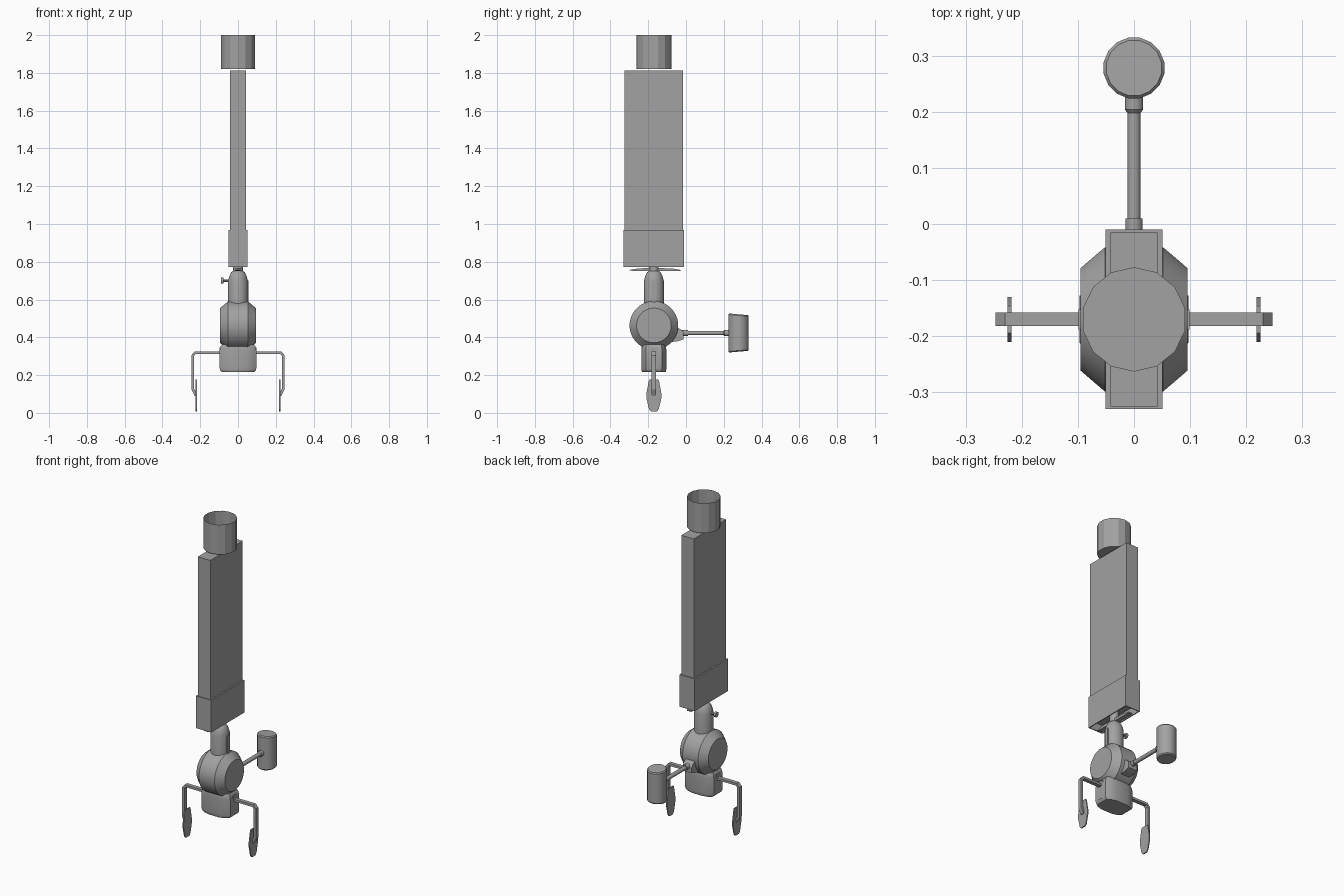
import bpy, bmesh, math
from mathutils import Matrix, Vector

if "Cube" in bpy.data.objects:
    bpy.data.objects.remove(bpy.data.objects["Cube"])

grey = bpy.data.materials.new("mid grey")
grey.diffuse_color = (0.36, 0.36, 0.36, 1)
grey.use_nodes = True
grey.node_tree.nodes["Principled BSDF"].inputs["Base Color"].default_value = grey.diffuse_color
CY = -0.17  # y of the main axis


def finish(name, bm, smooth=None, fix=True):
    if fix:
        bmesh.ops.recalc_face_normals(bm, faces=bm.faces)
    me = bpy.data.meshes.new(name)
    bm.to_mesh(me)
    bm.free()
    me.materials.append(grey)
    ob = bpy.data.objects.new(name, me)
    bpy.context.collection.objects.link(ob)
    if smooth:
        bpy.ops.object.select_all(action='DESELECT')
        ob.select_set(True)
        bpy.context.view_layer.objects.active = ob
        bpy.ops.object.shade_smooth_by_angle(angle=math.radians(smooth))
    return ob


def box(name, x, y, z, bevel=0):
    """Box from (min, max) ranges."""
    bm = bmesh.new()
    bmesh.ops.create_cube(bm, size=1)
    for v in bm.verts:
        v.co = [r[0] + (c + 0.5) * (r[1] - r[0]) for c, r in zip(v.co, (x, y, z))]
    if bevel:
        bmesh.ops.bevel(bm, geom=bm.edges[:], offset=bevel, segments=2,
                        affect='EDGES', profile=0.5)
    return finish(name, bm, 35 if bevel else None)


def lathe(name, profile, axis, centre, sides=24, smooth=35):
    """Closed turned part from (radius, offset along axis) points."""
    rot = {'X': Matrix.Rotation(math.pi / 2, 3, 'Y'),
           'Y': Matrix.Rotation(-math.pi / 2, 3, 'X'),
           'Z': Matrix.Identity(3)}[axis]
    bm = bmesh.new()
    rings = []
    for r, h in profile:
        ring = []
        for i in range(sides):
            a = 2 * math.pi * (i + 0.5) / sides
            p = Vector((r * math.cos(a), r * math.sin(a), h))
            ring.append(bm.verts.new(rot @ p + Vector(centre)))
        rings.append(ring)
    for lo, hi in zip(rings, rings[1:]):
        for i in range(sides):
            j = (i + 1) % sides
            bm.faces.new((lo[i], lo[j], hi[j], hi[i]))
    bm.faces.new(rings[0][::-1])
    bm.faces.new(rings[-1])
    return finish(name, bm, smooth)


def extrude(name, pts, axis, lo, hi):
    """Outline pulled along one axis; pts fill the other two axes in order."""
    k = 'XYZ'.index(axis)
    bm = bmesh.new()
    ends = []
    for d in (lo, hi):
        ring = []
        for p in pts:
            co = list(p)
            co.insert(k, d)
            ring.append(bm.verts.new(co))
        ends.append(ring)
        bm.faces.new(ring)
    for i in range(len(pts)):
        j = (i + 1) % len(pts)
        bm.faces.new((ends[0][i], ends[0][j], ends[1][j], ends[1][i]))
    return finish(name, bm)


# Top cup: open above, floor below
bm = bmesh.new()
bmesh.ops.create_cone(bm, cap_ends=True, segments=14, radius1=0.093, radius2=0.093, depth=0.18,
                      matrix=Matrix.Translation((0, CY, 1.91)))
bmesh.ops.delete(bm, geom=[f for f in bm.faces if f.normal.z > 0.9], context='FACES_ONLY')
finish("top_cup", bm, fix=False)

# Tall column and its hollow lower sleeve
box("column", (-0.042, 0.042), (CY - 0.155, CY + 0.155), (0.82, 1.812))
bm = bmesh.new()
bmesh.ops.create_cube(bm, size=1, matrix=Matrix.Translation((0, CY, 0.87))
                      @ Matrix.Diagonal((0.102, 0.32, 0.195, 1)))
bmesh.ops.delete(bm, geom=[f for f in bm.faces if f.normal.z < -0.9], context='FACES_ONLY')
sleeve = finish("column_sleeve", bm, fix=False)
wall = sleeve.modifiers.new("wall", 'SOLIDIFY')
wall.thickness = 0.008
wall.offset = -1

# Two thin blades under the sleeve
extrude("front_blade", [(-0.305, 0.756), (-0.27, 0.75), (-0.17, 0.75), (-0.17, 0.768),
                        (-0.25, 0.765)], 'X', -0.014, 0.014)
extrude("rear_blade", [(-0.17, 0.75), (-0.03, 0.75), (-0.03, 0.757), (-0.07, 0.764),
                       (-0.17, 0.768)], 'X', -0.014, 0.014)

# Neck with side rib and thumb screw
lathe("neck", [(0.053, 0.54), (0.053, 0.70), (0.046, 0.725), (0.036, 0.745), (0.026, 0.752),
               (0.026, 0.83)], 'Z', (0, CY, 0), 20)
extrude("neck_rib", [(CY - 0.012, 0.56), (CY + 0.012, 0.56), (CY + 0.012, 0.69),
                     (CY + 0.006, 0.70), (CY - 0.006, 0.70), (CY - 0.012, 0.69)], 'X', 0.045, 0.056)
lathe("screw_stem", [(0.007, -0.078), (0.007, -0.04)], 'X', (0, CY, 0.70), 10)
lathe("screw_head", [(0.016, -0.089), (0.016, -0.077)], 'X', (0, CY, 0.70), 12)

# Drum body with chamfered ends
lathe("drum", [(0.092, -0.095), (0.117, -0.066), (0.129, -0.052), (0.129, 0.052),
               (0.117, 0.066), (0.092, 0.095)], 'X', (0, CY, 0.463), 32, 25)

# Lower block: barrel-shaped plan, rounded lower and upper edges
bm = bmesh.new()
levels = [(0.217, 0.90), (0.222, 0.96), (0.235, 1.0), (0.33, 1.0), (0.352, 0.96), (0.362, 0.88)]
plan = [(0.097, 0.042), (0.075, 0.057), (0.04, 0.066)]
half = plan + [(-x, y) for x, y in plan[::-1]]
outline = half + [(-x, -y) for x, y in half]
rings = [[bm.verts.new((x * s, CY + y * (0.5 + 0.5 * s), z)) for x, y in outline]
         for z, s in levels]
for lo, hi in zip(rings, rings[1:]):
    for i in range(len(lo)):
        j = (i + 1) % len(lo)
        bm.faces.new((lo[i], lo[j], hi[j], hi[i]))
bm.faces.new(rings[0])
bm.faces.new(rings[-1])
finish("lower_block", bm, 35)

# Bent arms and paddles on both sides
arm = [(0.08, 0.325), (0.23, 0.325), (0.247, 0.305), (0.247, 0.125), (0.229, 0.09),
       (0.219, 0.09), (0.219, 0.10), (0.233, 0.13), (0.233, 0.30), (0.225, 0.311), (0.08, 0.311)]
paddle = [(0.177, 0.024), (0.165, 0.028), (0.10, 0.040), (0.08, 0.040), (0.02, 0.026), (0.008, 0.015)]
outline = [(CY - w, z) for z, w in paddle] + [(CY + w, z) for z, w in paddle[::-1]]
for side, s in (("left", -1), ("right", 1)):
    a = extrude(side + "_arm", [(s * x, z) for x, z in arm], 'Y', CY - 0.012, CY + 0.012)
    extrude(side + "_paddle", outline, 'X', s * 0.218, s * 0.225)
    box(side + "_arm_bracket", sorted((s * 0.08, s * 0.099)), (CY - 0.018, CY + 0.018),
        (0.235, 0.345))

# Rear bracket, rod, collar and weight
extrude("rear_bracket", [(-0.08, 0.46), (-0.05, 0.455), (-0.02, 0.437), (-0.012, 0.425),
                         (-0.012, 0.39), (-0.04, 0.38), (-0.08, 0.375)], 'X', -0.03, 0.03)
lathe("rod_socket", [(0.016, -0.03), (0.016, 0.01)], 'Y', (0, 0, 0.423), 12)
lathe("rod", [(0.012, 0.0), (0.012, 0.21)], 'Y', (0, 0, 0.423), 12)
lathe("rod_collar", [(0.012, 0.198), (0.017, 0.204), (0.017, 0.24)], 'Y', (0, 0, 0.423), 12)
weight = lathe("weight", [(0.050, -0.099), (0.055, -0.093), (0.055, 0.093), (0.050, 0.099)],
               'Z', (0, 0.278, 0.423), 16, 30)
for v in weight.data.vertices:  # ends slope slightly toward the back
    v.co.z = 0.423 + (v.co.z - 0.423) * (1 - 0.9 * (v.co.y - 0.278))
